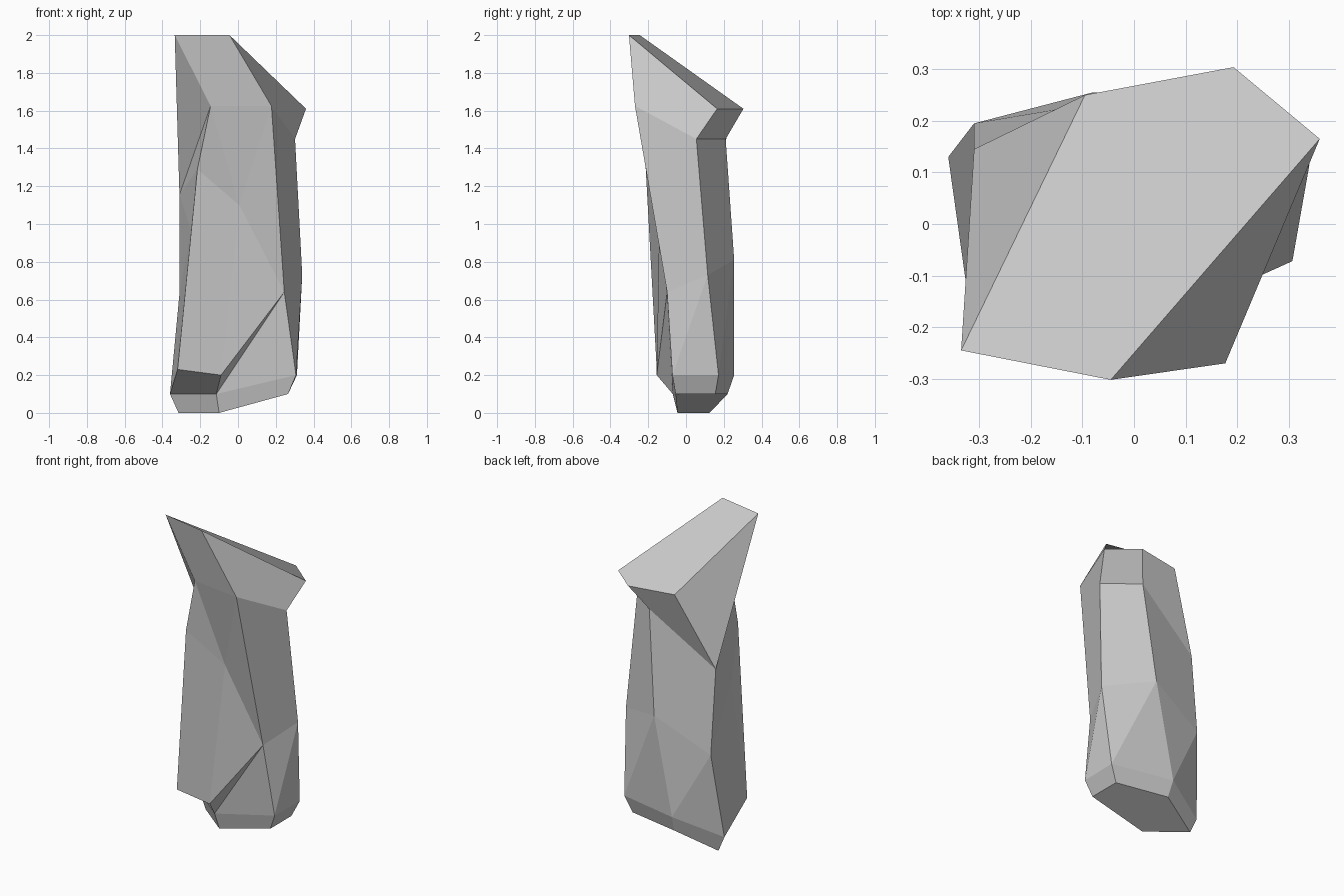
import bpy, bmesh

if "Cube" in bpy.data.objects:
    bpy.data.objects.remove(bpy.data.objects["Cube"])

bm = bmesh.new()


def ring(*points):
    return [bm.verts.new(p) for p in points]


def face(*verts):
    bm.faces.new(verts)


def loft(low, high, sides, split=()):
    # joins two five-sided rings; split sides are creased along a diagonal
    for i in sides:
        j = (i + 1) % 5
        if i in split:
            face(low[i], low[j], high[j])
            face(low[i], high[j], high[i])
        else:
            face(low[i], low[j], high[j], high[i])


# Rings from bottom to top: left, front, front right, right, back
base = ring((-.315, .125, 0), (-.10, -.045, 0), (.265, -.055, .10),
            (.265, .155, .10), (-.07, .22, .10))
foot = ring((-.36, .13, .10), (-.115, -.07, .10), (.307, -.072, .20),
            (.312, .172, .20), (-.08, .255, .20))
waist = ring((-.31, .195, .63), (-.25, -.10, .97), (.245, -.10, .64),
             (.34, .115, .73), (.045, .255, .81))
neck = ring((-.31, .145, 1.155), (-.145, -.225, 1.625), (.177, -.27, 1.625),
            (.302, .055, 1.45), (.11, .21, 1.45))
crown = ring((-.095, .25, 1.61), (-.335, -.245, 2), (-.045, -.302, 2),
             (.36, .165, 1.61), (.193, .304, 1.61))

# Main faceted shaft
face(*base)
loft(base, foot, range(5))
loft(foot, waist, (2, 3, 4), split=(2, 3, 4))
loft(waist, neck, (2, 3, 4))
loft(neck, crown, range(5), split=(0,))
face(*crown)

# Overhanging slab on the front left
ll, lr, ur, ul = ring((-.32, -.155, .23), (-.09, -.155, .20),
                      (.007, -.14, 1.10), (-.215, -.213, 1.29))
face(ll, lr, ur, ul)
face(foot[0], foot[1], lr, ll)
face(lr, foot[1], waist[2])
face(lr, waist[2], ur)
face(foot[1], foot[2], waist[2])
face(ul, ur, neck[1])
face(ur, neck[2], neck[1])
face(ur, waist[2], neck[2])

# Left flank behind the slab
face(ul, waist[1], ll)
face(ul, neck[0], waist[1])
face(ul, neck[1], neck[0])
face(neck[0], waist[0], waist[1])
face(waist[0], ll, waist[1])
face(waist[0], foot[0], ll)

bmesh.ops.recalc_face_normals(bm, faces=bm.faces)
mesh = bpy.data.meshes.new("rock_pillar")
bm.to_mesh(mesh)
bm.free()
bpy.context.collection.objects.link(bpy.data.objects.new("rock_pillar", mesh))
